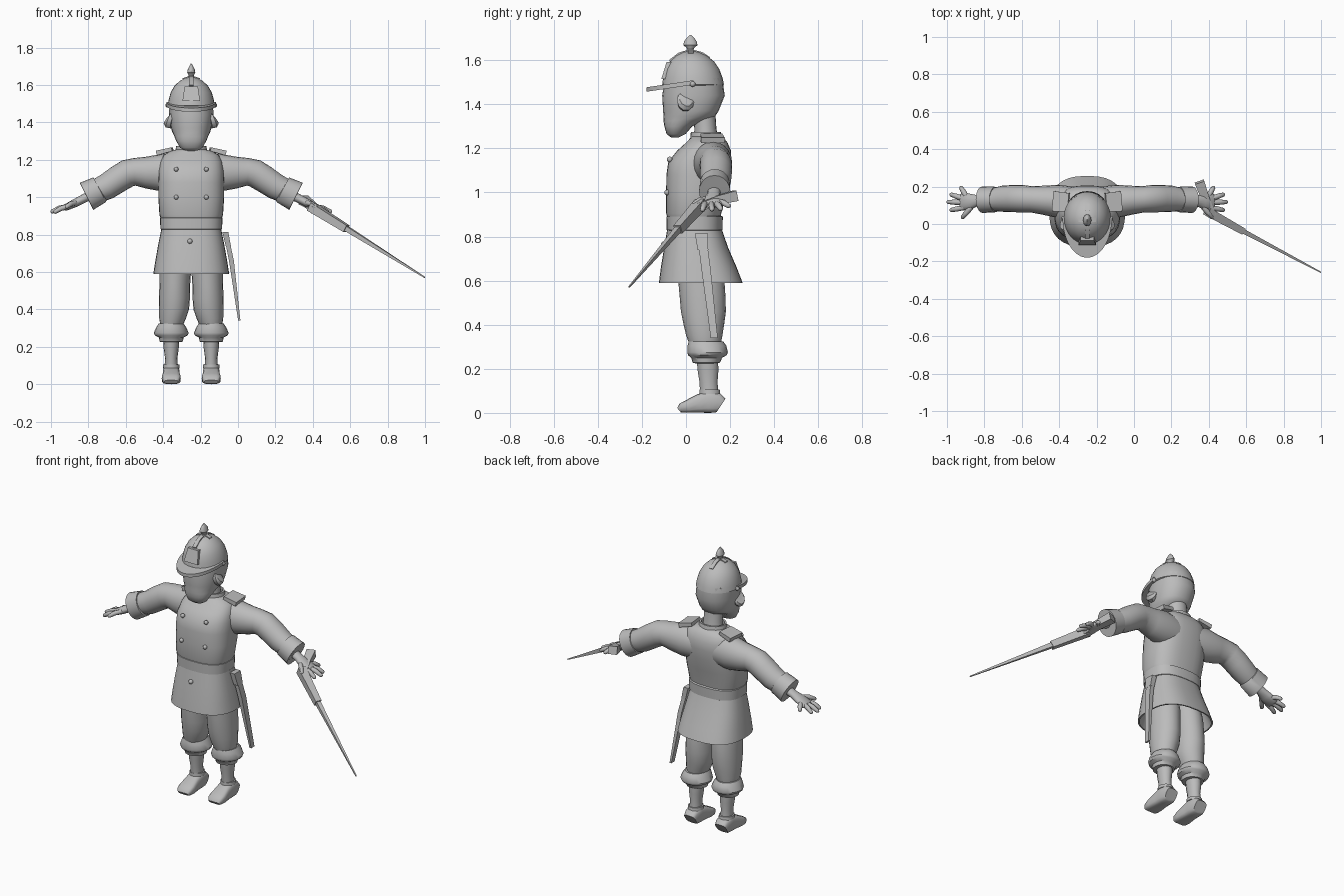
import bpy, bmesh, math
from mathutils import Vector

CX = -0.25   # body axis; all part coordinates below are relative to it
X, Y, Z = Vector((1, 0, 0)), Vector((0, 1, 0)), Vector((0, 0, 1))

mat = bpy.data.materials.new("plain grey")
mat.diffuse_color = (0.5, 0.5, 0.5, 1)


def finish(name, bm, angle=40):
    bmesh.ops.translate(bm, verts=bm.verts, vec=(CX, 0, 0))
    bmesh.ops.recalc_face_normals(bm, faces=bm.faces)
    me = bpy.data.meshes.new(name)
    bm.to_mesh(me)
    bm.free()
    ob = bpy.data.objects.new(name, me)
    bpy.context.collection.objects.link(ob)
    me.materials.append(mat)
    bpy.ops.object.select_all(action='DESELECT')
    ob.select_set(True)
    bpy.context.view_layer.objects.active = ob
    bpy.ops.object.shade_smooth_by_angle(angle=math.radians(angle))
    return ob


def section(n, e):
    if n == 4:
        return [(1, 1), (-1, 1), (-1, -1), (1, -1)]
    out = []
    for i in range(n):
        a = 2 * math.pi * i / n
        c, s = math.cos(a), math.sin(a)
        out.append((math.copysign(abs(c) ** (2 / e), c), math.copysign(abs(s) ** (2 / e), s)))
    return out


def loft(name, rows, flat=False, n=20, e=2.0, angle=40):
    """Skin rows (x, y, z, side radius, other radius); flat keeps rings level."""
    bm = bmesh.new()
    pts = [Vector(r[:3]) for r in rows]
    rings = []
    for i, r in enumerate(rows):
        if flat:
            u, v = X, Y
        else:
            d = (pts[min(i + 1, len(pts) - 1)] - pts[max(i - 1, 0)]).normalized()
            u = d.cross(Z).normalized()
            v = u.cross(d)
        rings.append([bm.verts.new(pts[i] + u * a * r[3] + v * b * r[4]) for a, b in section(n, e)])
    for p, q in zip(rings, rings[1:]):
        for i in range(n):
            bm.faces.new((p[i], p[(i + 1) % n], q[(i + 1) % n], q[i]))
    bm.faces.new(rings[0])
    bm.faces.new(rings[-1])
    return finish(name, bm, angle)


def stack(name, rows, x=0, **kw):
    """Level rings from (z, centre y, rx, ry)."""
    return loft(name, [(x, cy, z, rx, ry) for z, cy, rx, ry in rows], flat=True, **kw)


def ball(name, x, y, z, r):
    bm = bmesh.new()
    bmesh.ops.create_uvsphere(bm, u_segments=10, v_segments=6, radius=r)
    bmesh.ops.translate(bm, verts=bm.verts, vec=(x, y, z))
    return finish(name, bm, 60)


# coat body, belt and flared open skirt
stack("coat_body", [(.88, .037, .16, .12), (.905, .035, .17, .125), (1.0, .047, .176, .137),
      (1.08, .055, .176, .144), (1.14, .063, .174, .143), (1.19, .082, .165, .122),
      (1.225, .094, .148, .095), (1.245, .096, .115, .078), (1.255, .092, .08, .066)],
      n=32, e=2.6, angle=60)
stack("belt", [(.825, .039, .155, .118), (.83, .039, .165, .127), (.89, .039, .167, .128),
      (.895, .039, .158, .12)], n=32, e=2.6)
stack("coat_skirt", [(.84, .038, .158, .122), (.75, .046, .176, .145), (.66, .058, .192, .172),
      (.59, .067, .203, .19), (.59, .067, .195, .182), (.72, .05, .165, .135)], n=32, e=2.6)
ball("skirt_button", -.007, -.099, .765, .014)

# collar, neck and head
stack("collar", [(1.235, .092, .088, .074), (1.275, .09, .08, .068), (1.275, .09, .07, .058),
      (1.25, .09, .065, .055)], n=24)
stack("neck", [(1.22, .092, .068, .058), (1.29, .088, .056, .05), (1.38, .08, .058, .052)])
stack("head", [(1.25, -.05, .035, .018), (1.265, -.045, .06, .043), (1.30, -.035, .08, .063),
      (1.325, -.01, .09, .092), (1.345, .015, .1, .117), (1.37, .022, .108, .126),
      (1.44, .034, .119, .142), (1.52, .034, .115, .13)], n=24, e=2.2, angle=50)

# helmet dome, plate, crossing straps and spike
stack("helmet_dome", [(1.485, .03, .118, .13), (1.49, .032, .126, .14), (1.52, .031, .121, .135),
      (1.56, .029, .11, .122), (1.595, .027, .09, .1), (1.62, .025, .064, .07),
      (1.636, .023, .036, .038), (1.642, .022, .01, .01)], n=28)
loft("helmet_plate", [(0, -.097, 1.515, .047, .015), (0, -.073, 1.592, .036, .015)], flat=True, n=4)
loft("helmet_strap", [(0, -.072, 1.595, .012, .008), (0, -.03, 1.627, .012, .008),
     (0, .02, 1.643, .012, .008), (0, .07, 1.63, .012, .008), (0, .105, 1.607, .012, .008)], n=4)
loft("helmet_cross_strap", [(-.045, .022, 1.631, .012, .006), (0, .022, 1.645, .012, .006),
     (.045, .022, 1.631, .012, .006)], n=4)
stack("helmet_spike", [(1.635, .02, .024, .026), (1.65, .02, .014, .015), (1.657, .02, .016, .018),
      (1.668, .02, .022, .032), (1.685, .02, .018, .029), (1.70, .02, .01, .018),
      (1.715, .02, .002, .003)], n=12)

# sloping visor: half ring with its front drawn out
bm = bmesh.new()
cols = []
for i in range(25):
    a = math.pi * i / 24
    col = []
    for rx, ry in ((.112, .12), (.132, .213)):
        y = .033 - ry * math.sin(a)
        z = 1.497 + .15 * (y - .033)
        col += [bm.verts.new((rx * math.cos(a), y, z + h)) for h in (.012, -.008)]
    cols.append(col)
for p, q in zip(cols, cols[1:]):
    for j, k in ((0, 2), (2, 3), (3, 1), (1, 0)):
        bm.faces.new((p[j], q[j], q[k], p[k]))
for c in (cols[0], cols[-1]):
    bm.faces.new((c[0], c[2], c[3], c[1]))
finish("helmet_visor", bm)

for s, side in ((-1, "left"), (1, "right")):
    def sided(name, rows, **kw):
        return loft(f"{name}_{side}", [(s * r[0], *r[1:]) for r in rows], **kw)

    # ears, helmet bosses, epaulettes, coat buttons
    sided("ear", [(.1, -.005, 1.41, .035, .045), (.118, -.002, 1.415, .04, .047),
                  (.124, 0, 1.42, .03, .036)], n=10)
    ball("helmet_boss_" + side, s * .126, .03, 1.492, .013)
    sided("epaulette", [(.1, .115, 1.257, .05, .01), (.182, .122, 1.236, .054, .013)], n=4)
    ball("upper_button_" + side, s * .081, -.074, 1.15, .013)
    ball("lower_button_" + side, s * .081, -.085, 1.0, .013)

    # sleeve with turned cuff
    sided("sleeve", [(.08, .115, 1.13, .085, .095), (.16, .122, 1.132, .088, .1),
                     (.24, .128, 1.132, .077, .085), (.30, .132, 1.136, .07, .074),
                     (.34, .135, 1.128, .073, .075), (.39, .136, 1.098, .073, .073),
                     (.45, .135, 1.058, .07, .07), (.51, .13, 1.03, .06, .064)], angle=60)
    sided("cuff", [(.487, .131, 1.042, .06, .065), (.49, .131, 1.04, .068, .074),
                   (.56, .13, 1.005, .071, .081), (.56001, .13, 1.004995, .056, .064),
                   (.53, .13, 1.02, .05, .058)])

    # hand and spread fingers
    sided("hand", [(.52, .13, 1.02, .03, .026), (.585, .125, .988, .029, .023),
                   (.625, .12, .967, .042, .022), (.67, .118, .946, .046, .018),
                   (.68, .118, .942, .038, .012)], n=14, angle=60)
    for i, (bx, by, tx, ty, tz) in enumerate([(.62, .09, .672, .03, .945), (.66, .088, .735, .073, .918),
                                              (.66, .115, .752, .118, .92), (.66, .135, .735, .16, .922),
                                              (.645, .145, .678, .2, .935)]):
        bz = 1.265 - .477 * bx
        sided(f"finger_{i}", [(bx, by, bz, .014, .014),
                              ((bx + tx) / 2, (by + ty) / 2, (bz + tz) / 2 + .006, .014, .014),
                              (tx * .92 + bx * .08, ty * .92 + by * .08, tz + .003, .011, .011),
                              (tx, ty, tz, .005, .005)], n=8, angle=60)

    # baggy breeches, knee cuff, stocking, ankle band, shoe
    sided("breeches_leg", [(.08, .05, .74, .075, .095), (.084, .068, .62, .084, .105),
                           (.088, .075, .53, .082, .104), (.09, .079, .46, .083, .102),
                           (.092, .081, .40, .08, .092), (.1, .083, .35, .071, .082),
                           (.105, .086, .315, .06, .072)], flat=True, angle=60)
    stack("knee_cuff_" + side, [(.325, .09, .066, .078), (.305, .095, .08, .088), (.275, .098, .093, .092),
                                (.262, .097, .088, .088), (.25, .094, .066, .07), (.228, .092, .062, .062),
                                (.225, .092, .045, .05)], x=s * .107)
    stack("stocking_" + side, [(.24, .097, .043, .05), (.19, .1, .04, .048), (.14, .102, .033, .042),
                               (.07, .107, .037, .043)], x=s * .107, n=14)
    stack("ankle_band_" + side, [(.085, .108, .045, .049), (.105, .107, .043, .047)], x=s * .107, n=14)
    sided("shoe", [(.107, y, h / 2, w, h / 2) for y, h, w in
                   ((.16, .07, .038), (.145, .09, .043), (.1, .1, .045), (.06, .085, .045),
                    (.01, .06, .051), (-.02, .045, .047), (-.032, .025, .036))], n=16, e=3.5)

# blade held in the right-hand side: bent grip, receiver and long taper
loft("held_grip", [(.60, .225, .985, .026, .024), (.63, .14, .965, .022, .02),
                   (.665, .05, .932, .022, .02)], n=4, angle=30)
loft("held_sheath", [(.64, .068, .95, .024, .024), (.83, -.037, .832, .018, .02)], n=4)
loft("held_blade", [(.81, -.026, .845, .013, .014), (1.249, -.258, .571, .003, .003)], n=4)

# scabbard hanging on the hip
loft("hip_hilt", [(.182, .07, .815, .016, .03), (.198, .077, .74, .014, .024)], flat=True, n=4)
loft("hip_scabbard", [(.186, .072, .80, .012, .02), (.215, .09, .66, .013, .021),
                      (.257, .128, .34, .006, .016)], flat=True, n=4)
